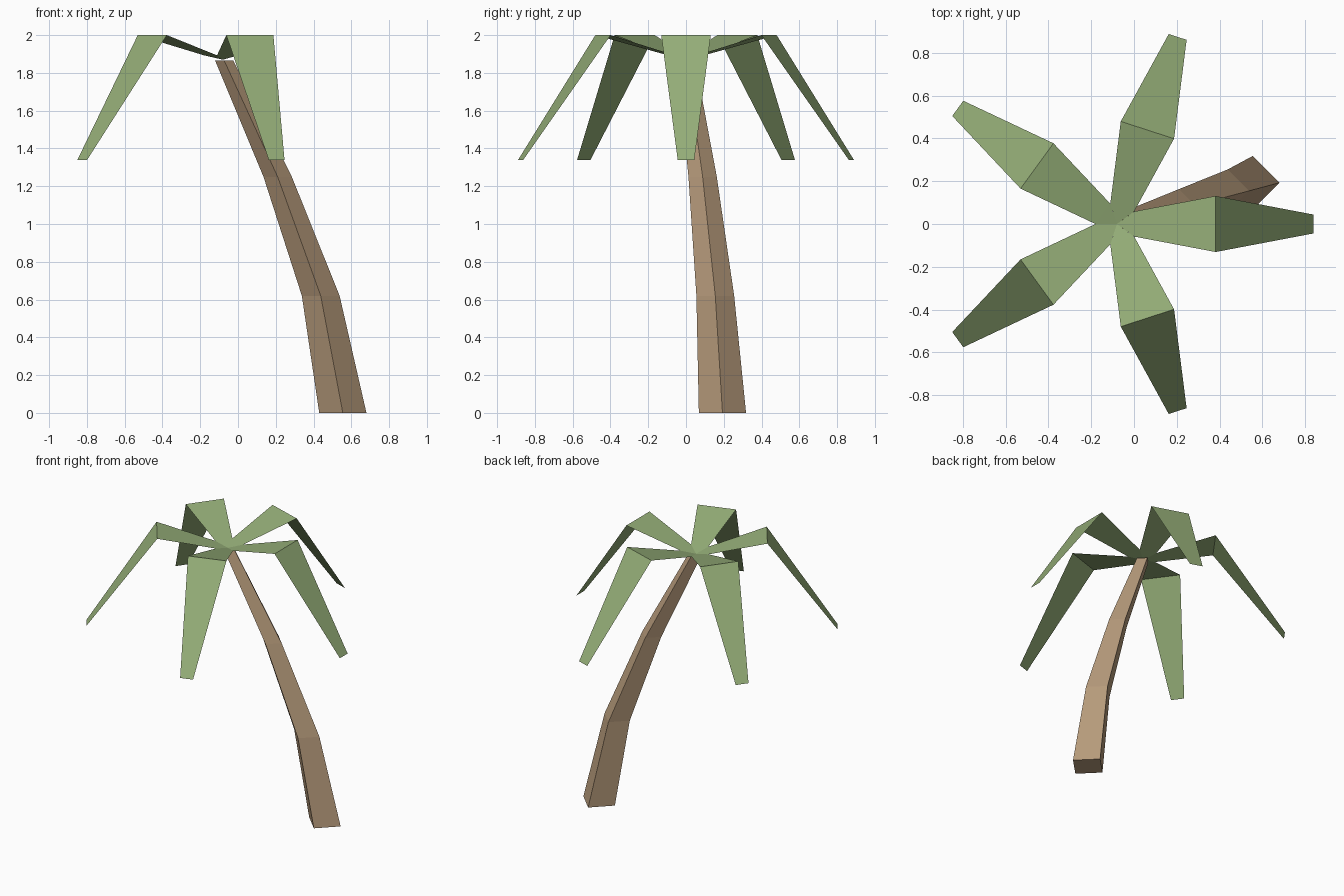
import bpy
import math

if "Cube" in bpy.data.objects:
    bpy.data.objects.remove(bpy.data.objects["Cube"])


def srgb(r, g, b):
    lin = [((c / 255 + 0.055) / 1.055) ** 2.4 for c in (r, g, b)]
    return (*lin, 1.0)


def material(name, colour):
    m = bpy.data.materials.new(name)
    m.diffuse_color = colour
    m.use_nodes = True
    m.node_tree.nodes["Principled BSDF"].inputs["Base Color"].default_value = m.diffuse_color
    return m


def mesh_object(name, verts, faces, mat):
    me = bpy.data.meshes.new(name)
    me.from_pydata(verts, [], faces)
    me.materials.append(mat)
    me.update()
    ob = bpy.data.objects.new(name, me)
    bpy.context.collection.objects.link(ob)
    return ob


bark = material("bark brown", srgb(185, 157, 125))
leaf = material("leaf green", srgb(149, 174, 120))

# Leaning trunk: tapering diamond sections (x, y, z, radius)
sections = [(0.555, 0.193, 0.0, 0.125), (0.438, 0.155, 0.62, 0.1),
            (0.21, 0.088, 1.25, 0.075), (-0.073, 0.0, 1.865, 0.048)]
verts, faces = [], []
for x, y, z, r in sections:
    for k in range(4):
        a = k * math.pi / 2
        verts.append((x + r * math.cos(a), y + r * math.sin(a), z))
for i in range(len(sections) - 1):
    for k in range(4):
        n = (k + 1) % 4
        faces.append((4 * i + k, 4 * i + n, 4 * i + 4 + n, 4 * i + 4 + k))
faces += [(3, 2, 1, 0), (12, 13, 14, 15)]
mesh_object("trunk", verts, faces, bark)

# Five drooping fronds around the crown: (distance, half width, height)
crown_x = -0.08
profile = [(0.081, 0.0588, 1.893), (0.462, 0.131, 2.0), (0.92, 0.044, 1.34)]
for i in range(5):
    a = i * math.tau / 5
    c, s = math.cos(a), math.sin(a)
    verts = [(crown_x, 0, 1.87)]
    for d, w, z in profile:
        for side in (-w, w):
            verts.append((crown_x + d * c - side * s, d * s + side * c, z))
    faces = [(0, 1, 2), (1, 3, 4, 2), (3, 5, 6, 4)]
    mesh_object(f"frond_{i + 1}", verts, faces, leaf)
